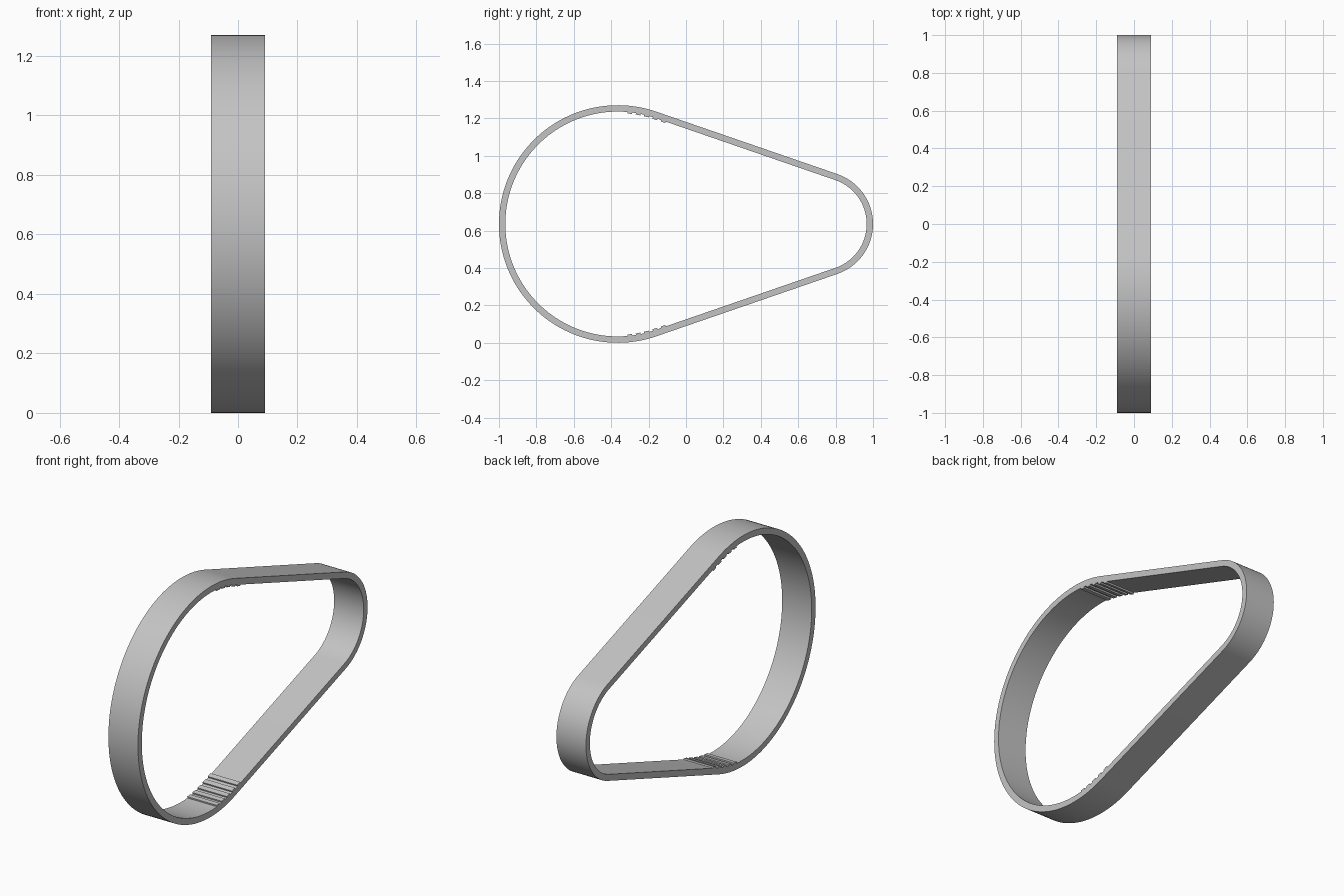
import bpy, bmesh, math
from mathutils import Matrix, Vector

cube = bpy.data.objects.get("Cube")
if cube:
    bpy.data.objects.remove(cube, do_unlink=True)

# Band dimensions
WIDTH, THICK = 0.18, 0.034
BIG_R, SMALL_R = 0.635, 0.282
BIG_Y, SMALL_Y, MID_Z = -0.365, 0.718, 0.635
TILT = math.asin((BIG_R - SMALL_R) / (SMALL_Y - BIG_Y))

grey = bpy.data.materials.new("light grey")
grey.use_nodes = True
color = (0.55, 0.55, 0.55, 1)
grey.diffuse_color = color
grey.node_tree.nodes["Principled BSDF"].inputs["Base Color"].default_value = color


def make_object(name, bm):
    bmesh.ops.recalc_face_normals(bm, faces=bm.faces)
    mesh = bpy.data.meshes.new(name)
    bm.to_mesh(mesh)
    bm.free()
    mesh.materials.append(grey)
    obj = bpy.data.objects.new(name, mesh)
    bpy.context.collection.objects.link(obj)
    return obj


def arc(center_y, radius, start, end, steps):
    """Points by angle from straight up, turning towards +y."""
    angles = [start + (end - start) * i / steps for i in range(steps + 1)]
    return [(center_y + radius * math.sin(a), MID_Z + radius * math.cos(a))
            for a in angles]


def outline(inset):
    small = arc(SMALL_Y, SMALL_R - inset, TILT, math.pi - TILT, 40)
    big = arc(BIG_Y, BIG_R - inset, math.pi - TILT, 2 * math.pi + TILT, 96)
    return small + big


# Band: two arcs joined by straight runs
bm = bmesh.new()
rings = [[bm.verts.new((x, y, z)) for y, z in outline(inset)]
         for x, inset in ((-WIDTH / 2, 0), (WIDTH / 2, 0),
                          (WIDTH / 2, THICK), (-WIDTH / 2, THICK))]
count = len(rings[0])
for k in range(4):
    a, b = rings[k], rings[(k + 1) % 4]
    for i in range(count):
        j = (i + 1) % count
        bm.faces.new((a[i], a[j], b[j], b[i]))
band = make_object("band", bm)
bpy.context.view_layer.objects.active = band
band.select_set(True)
bpy.ops.object.shade_smooth_by_angle(angle=math.radians(30))

# Grip ridges across the inside of the band, above and below
inner = BIG_R - THICK
for side, label in ((1, "upper"), (-1, "lower")):
    for i in range(5):
        y = -0.30 + 0.045 * i
        angle = min(math.asin((y - BIG_Y) / inner), TILT)
        normal = Vector((0, math.sin(angle), math.cos(angle)))
        # Follow the arc, then the straight run
        run = (y - BIG_Y - inner * math.sin(angle)) / math.cos(angle)
        along = Vector((0, math.cos(angle), -math.sin(angle)))
        pos = Vector((0, BIG_Y, MID_Z)) + normal * inner + along * run
        pos.z = MID_Z + side * (pos.z - MID_Z)
        bm = bmesh.new()
        bmesh.ops.create_cube(bm, size=1, matrix=(
            Matrix.Translation(pos) @ Matrix.Rotation(-side * angle, 4, 'X')
            @ Matrix.Diagonal((WIDTH, 0.026, 0.016, 1))))
        make_object(f"{label}_grip_ridge_{i + 1}", bm)
